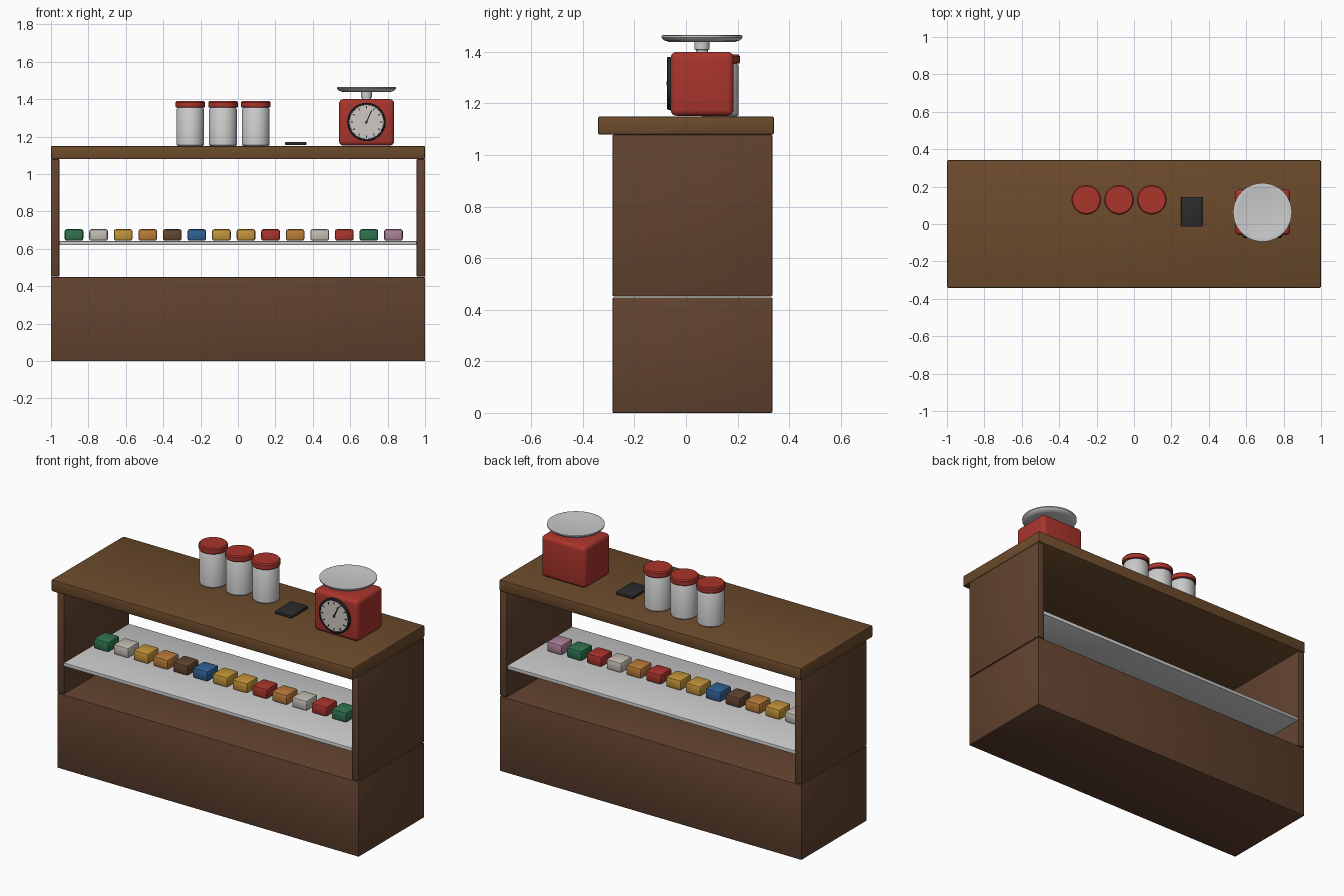
import bpy, bmesh, math
from mathutils import Matrix

if "Cube" in bpy.data.objects:
    bpy.data.objects.remove(bpy.data.objects["Cube"])

COLORS = {
    "wood": (0.12, 0.055, 0.028), "top_wood": (0.15, 0.07, 0.025),
    "red": (0.40, 0.035, 0.025), "dark": (0.025, 0.025, 0.028),
    "face": (0.62, 0.58, 0.54), "green": (0.03, 0.17, 0.08),
    "cream": (0.55, 0.52, 0.46), "yellow": (0.55, 0.30, 0.04),
    "orange": (0.50, 0.20, 0.04), "brown": (0.12, 0.06, 0.03),
    "blue": (0.03, 0.12, 0.30), "pink": (0.42, 0.22, 0.32),
}


def material(name):
    mat = bpy.data.materials.get(name) or bpy.data.materials.new(name)
    mat.diffuse_color = (*COLORS[name], 1)
    mat.use_nodes = True
    mat.node_tree.nodes["Principled BSDF"].inputs["Base Color"].default_value = mat.diffuse_color
    return mat


def finish(name, bm, color=None):
    bmesh.ops.recalc_face_normals(bm, faces=bm.faces)
    mesh = bpy.data.meshes.new(name)
    bm.to_mesh(mesh)
    bm.free()
    ob = bpy.data.objects.new(name, mesh)
    bpy.context.collection.objects.link(ob)
    if color:
        mesh.materials.append(material(color))
    bpy.ops.object.select_all(action='DESELECT')
    ob.select_set(True)
    bpy.context.view_layer.objects.active = ob
    bpy.ops.object.shade_smooth_by_angle(angle=math.radians(35))
    return ob


def box(name, x, y, z, color=None, bevel=0.004, segments=2):
    """Bevelled box from (min, max) ranges."""
    bm = bmesh.new()
    bmesh.ops.create_cube(bm, size=1)
    for v in bm.verts:
        v.co = [(r[0] + r[1]) / 2 + c * (r[1] - r[0]) for c, r in zip(v.co, (x, y, z))]
    bmesh.ops.bevel(bm, geom=bm.edges[:], offset=bevel, segments=segments,
                    profile=0.5, affect='EDGES')
    return finish(name, bm, color)


def lathe(name, profile, loc, color=None, steps=40, tilt=0):
    """Spin (radius, height) points around z, then tilt about x and place."""
    bm = bmesh.new()
    vs = [bm.verts.new((r, 0, h)) for r, h in profile]
    es = [bm.edges.new(p) for p in zip(vs, vs[1:])]
    bmesh.ops.spin(bm, geom=vs + es, cent=(0, 0, 0), axis=(0, 0, 1),
                   angle=2 * math.pi, steps=steps)
    bmesh.ops.remove_doubles(bm, verts=bm.verts, dist=1e-5)
    bm.transform(Matrix.Translation(loc) @ Matrix.Rotation(tilt, 4, 'X'))
    return finish(name, bm, color)


# Counter carcass
box("base_cabinet", (-1, 1), (-0.285, 0.335), (0, 0.448), "wood")
for side, x in (("left", (-1, -0.955)), ("right", (0.955, 1))):
    box(side + "_side_panel", x, (-0.285, 0.335), (0.452, 1.079), "wood")
box("counter_top", (-1, 1), (-0.342, 0.342), (1.079, 1.15), "top_wood", 0.008)
box("display_shelf", (-0.955, 0.955), (-0.285, 0.33), (0.619, 0.641), None, 0.003)

# Row of goods on the shelf
goods = ("green cream yellow orange brown blue yellow yellow red orange "
         "cream red green pink").split()
for i, color in enumerate(goods):
    cx = -0.877 + i * 0.1314
    box(f"shelf_item_{i + 1}", (cx - 0.05, cx + 0.05), (-0.047, 0.063),
        (0.643, 0.705), color, 0.012, 2)

# Jars with lids
for i in range(3):
    loc = (-0.255 + i * 0.175, 0.13, 1.15)
    lathe(f"jar_{i + 1}", [(0, 0), (0.068, 0), (0.074, 0.006), (0.074, 0.195),
                           (0.068, 0.205), (0, 0.205)], loc)
    lathe(f"jar_lid_{i + 1}", [(0, 0.205), (0.076, 0.205), (0.079, 0.209), (0.079, 0.233),
                               (0.073, 0.24), (0, 0.24)], loc, "red")

# Small payment tray
box("coin_tray", (0.252, 0.365), (-0.013, 0.145), (1.155, 1.171), "dark", 0.003)

# Weighing scale: body, neck and pan
SX, SY, DZ = 0.687, 0.062, 1.278
box("scale_body", (0.54, 0.835), (-0.06, 0.185), (1.152, 1.40), "red", 0.024, 4)
lathe("scale_neck", [(0, -0.002), (0.024, -0.002), (0.024, 0.008), (0.03, 0.01),
                     (0.03, 0.042), (0, 0.042)], (SX, SY, 1.40), None, 24)
lathe("scale_pan", [(0, 0), (0.125, 0), (0.148, 0.007), (0.157, 0.018), (0.157, 0.025),
                    (0.15, 0.027), (0.135, 0.024), (0, 0.022)], (SX, SY, 1.438), None, 48)

# Scale dial, facing the front
FRONT = math.pi / 2
lathe("dial_rim", [(0, 0), (0.103, 0), (0.103, 0.011), (0.098, 0.015), (0.091, 0.015),
                   (0.090, 0.006), (0, 0.006)], (SX, -0.059, DZ), "dark", 48, FRONT)
lathe("dial_face", [(0, 0), (0.0905, 0), (0.0905, 0.011), (0, 0.011)],
      (SX, -0.059, DZ), "face", 48, FRONT)


def dial_bar(name, angle, inner, outer, width, y):
    """Thin radial bar on the dial, angle clockwise from the top."""
    bm = bmesh.new()
    bmesh.ops.create_cube(bm, size=1)
    bm.transform(Matrix.Translation((SX, y, DZ)) @ Matrix.Rotation(angle, 4, 'Y')
                 @ Matrix.Translation((0, 0, (inner + outer) / 2))
                 @ Matrix.Diagonal((width, 0.003, outer - inner, 1)))
    finish(name, bm, "dark")


for i in range(12):
    dial_bar(f"dial_tick_{i + 1}", i * math.pi / 6, 0.071, 0.085, 0.005, -0.0705)
dial_bar("dial_needle", math.radians(24), -0.012, 0.068, 0.006, -0.072)
lathe("needle_hub", [(0, 0), (0.007, 0), (0.007, 0.005), (0, 0.005)],
      (SX, -0.07, DZ), "dark", 16, FRONT)
